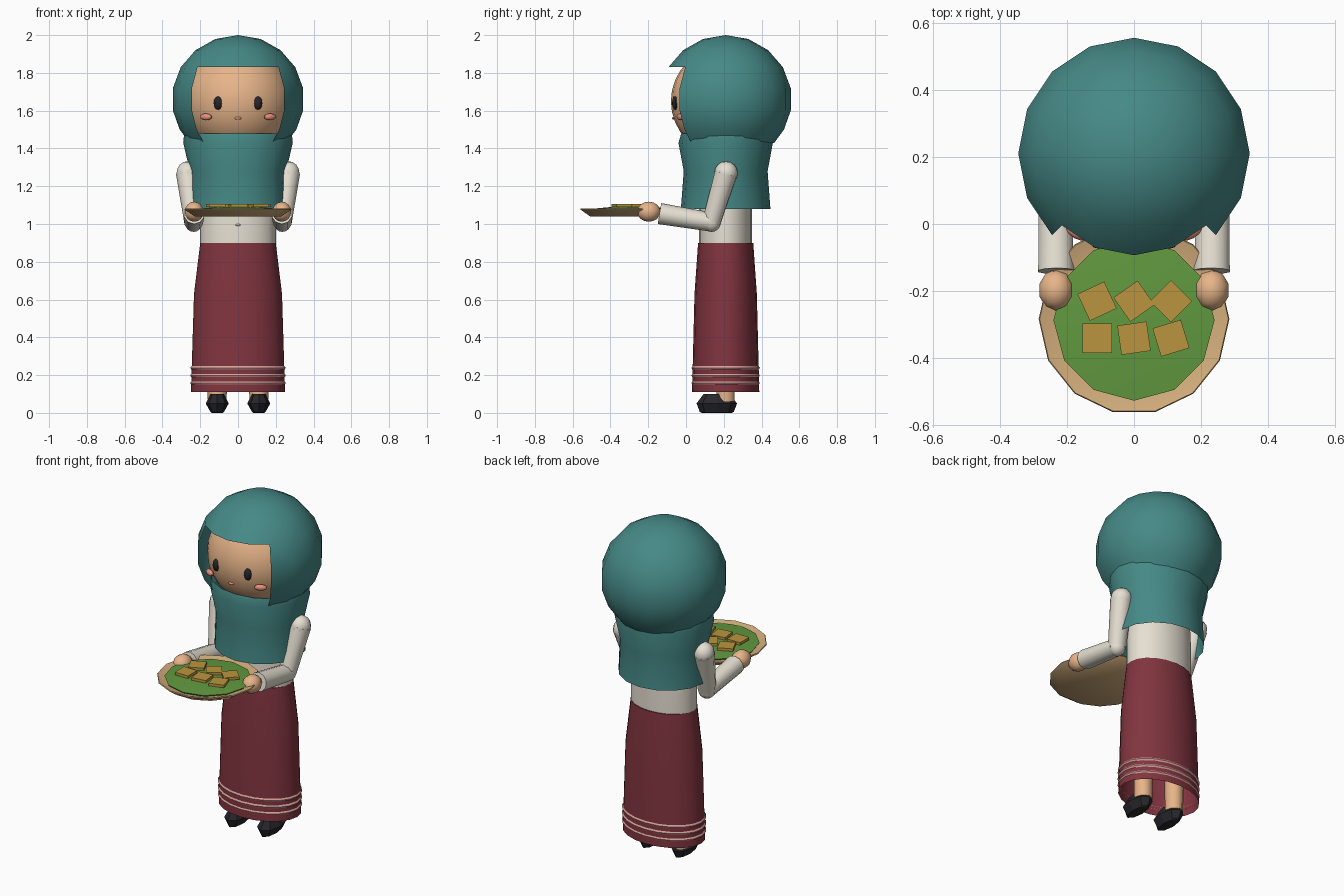
import bpy, bmesh, math
from mathutils import Vector, Matrix

if "Cube" in bpy.data.objects:
    bpy.data.objects.remove(bpy.data.objects["Cube"])

CY = 0.21  # body axis in y


def material(name, r, g, b):
    m = bpy.data.materials.new(name)
    m.diffuse_color = (r, g, b, 1)
    m.use_nodes = True
    m.node_tree.nodes["Principled BSDF"].inputs["Base Color"].default_value = m.diffuse_color
    return m


TEAL = material("teal", 0.06, 0.25, 0.24)
SKIN = material("skin", 0.80, 0.46, 0.25)
CREAM = material("cream", 0.80, 0.75, 0.65)
MAROON = material("maroon", 0.22, 0.035, 0.05)
BLACK = material("black", 0.02, 0.02, 0.025)
PINK = material("pink", 0.80, 0.28, 0.20)
STRIPE = material("stripe", 0.70, 0.36, 0.33)
STRAW = material("straw", 0.65, 0.42, 0.20)
LEAF = material("leaf", 0.12, 0.32, 0.05)
GOLD = material("gold", 0.50, 0.30, 0.05)


def finish(bm, name, mat, smooth=40):
    bmesh.ops.remove_doubles(bm, verts=bm.verts, dist=1e-5)
    bmesh.ops.recalc_face_normals(bm, faces=bm.faces)
    me = bpy.data.meshes.new(name)
    bm.to_mesh(me)
    bm.free()
    me.materials.append(mat)
    ob = bpy.data.objects.new(name, me)
    bpy.context.collection.objects.link(ob)
    if smooth:
        bpy.context.view_layer.objects.active = ob
        ob.select_set(True)
        bpy.ops.object.shade_smooth_by_angle(angle=math.radians(smooth))
        ob.select_set(False)
    return ob


def loft(name, rings, n, mat, x=0, y=CY, top=False, bottom=False, skip=None, smooth=40):
    """Stack of ellipses (z, rx, ry); skip(angle, z) leaves faces out."""
    bm = bmesh.new()
    loops = []
    for z, rx, ry in rings:
        loops.append([bm.verts.new((x + rx * math.cos(a), y + ry * math.sin(a), z))
                      for a in (math.tau * k / n for k in range(n))])
    for i in range(len(rings) - 1):
        zm = (rings[i][0] + rings[i + 1][0]) / 2
        for k in range(n):
            if skip and skip(math.tau * (k + 0.5) / n, zm):
                continue
            j = (k + 1) % n
            bm.faces.new((loops[i][k], loops[i][j], loops[i + 1][j], loops[i + 1][k]))
    if top:
        bm.faces.new(loops[0])
    if bottom:
        bm.faces.new(loops[-1])
    return finish(bm, name, mat, smooth)


def ball(name, c, r, mat, u=12, v=8, rot=0):
    bm = bmesh.new()
    bmesh.ops.create_uvsphere(bm, u_segments=u, v_segments=v, radius=1, matrix=
        Matrix.Translation(c) @ Matrix.Rotation(rot, 4, 'Z') @ Matrix.Diagonal((*r, 1)))
    return finish(bm, name, mat)


def limb(name, a, b, ra, rb, mat, n=10):
    a, b = Vector(a), Vector(b)
    d = b - a
    bm = bmesh.new()
    bmesh.ops.create_cone(bm, cap_ends=True, segments=n, radius1=ra, radius2=rb, depth=d.length,
        matrix=Matrix.Translation((a + b) / 2) @ d.to_track_quat('Z', 'Y').to_matrix().to_4x4())
    return finish(bm, name, mat)


# Head scarf: sphere with a front opening, cut along its own edge lines
hood = []
for lat in (90, 70, 50, 30, 10, -10, -28, -43):
    t = math.radians(lat)
    hood.append((1.66 + 0.34 * math.sin(t), 0.35 * math.cos(t), 0.35 * math.cos(t)))
loft("scarf_hood", hood, 16, TEAL,
     skip=lambda a, z: z < 1.83 and abs(a - 1.5 * math.pi) < math.pi / 4)
loft("scarf_cape", [(1.48, 0.285, 0.235), (1.43, 0.29, 0.25), (1.28, 0.255, 0.222), (1.08, 0.26, 0.237)],
     16, TEAL)

# Face
ball("face", (0, CY, 1.65), (0.29, 0.29, 0.29), SKIN, 24, 16)
ball("mouth", (0, -0.066, 1.56), (0.018, 0.008, 0.008), PINK, 8, 6)

# Torso and skirt
loft("blouse", [(1.40, 0.09, 0.08), (1.33, 0.19, 0.13), (1.1, 0.2, 0.14), (0.88, 0.2, 0.14)],
     20, CREAM, top=True, bottom=True)
ball("blouse_button", (0, 0.068, 0.995), (0.014, 0.008, 0.006), CREAM, 8, 6)
loft("skirt", [(0.90, 0.2, 0.146), (0.63, 0.233, 0.165), (0.11, 0.249, 0.178)], 20, MAROON, top=True)
for z in (0.158, 0.198, 0.238):
    loft("hem_stripe", [(z + 0.009, 0.247, 0.176), (z, 0.253, 0.181), (z - 0.009, 0.247, 0.176)],
         20, STRIPE)

# Paired parts
for s in (-1, 1):
    ball("eye", (s * 0.105, -0.056, 1.64), (0.024, 0.018, 0.036), BLACK, 8, 6)
    ball("cheek", (s * 0.17, -0.028, 1.567), (0.036, 0.016, 0.018), PINK, 10, 6, s * 0.5)
    shoulder, elbow, wrist = (s * 0.268, 0.212, 1.27), (s * 0.235, 0.135, 1.01), (s * 0.232, -0.14, 1.055)
    ball("shoulder", shoulder, (0.06, 0.062, 0.062), CREAM, 10, 8)
    limb("upper_sleeve", shoulder, elbow, 0.061, 0.05, CREAM)
    ball("elbow", elbow, (0.05, 0.05, 0.052), CREAM, 10, 8)
    limb("lower_sleeve", elbow, wrist, 0.05, 0.056, CREAM)
    ball("hand", (s * 0.232, -0.197, 1.065), (0.052, 0.062, 0.053), SKIN, 10, 8)
    loft("leg", [(0.5, 0.055, 0.055), (0.06, 0.05, 0.05)], 10, SKIN, x=s * 0.11, top=True, bottom=True)
    loft("shoe", [(0.1, 0.035, 0.07), (0.05, 0.061, 0.107), (0.005, 0.036, 0.09), (0.0, 0.03, 0.08)],
         8, BLACK, x=s * 0.11, y=0.163, top=True, bottom=True, smooth=0)

# Tray with leaf and sweets
TY = -0.283
loft("tray", [(1.066, 0.23, 0.225), (1.082, 0.281, 0.281), (1.077, 0.284, 0.284), (1.04, 0.23, 0.23)],
     14, STRAW, y=TY, top=True, bottom=True)
loft("leaf", [(1.091, 0, 0), (1.089, 0.12, 0.12), (1.078, 0.24, 0.24), (1.07, 0.235, 0.235)],
     12, LEAF, y=TY - 0.003, bottom=True)
for x, y, ang in ((-0.11, -0.23, 25), (0, -0.23, 35), (0.11, -0.23, 45),
                  (-0.11, -0.34, 0), (0, -0.34, 8), (0.11, -0.34, 17)):
    bm = bmesh.new()
    bmesh.ops.create_cube(bm, size=1, matrix=Matrix.Translation((x, y, 1.097))
        @ Matrix.Rotation(math.radians(ang), 4, 'Z') @ Matrix.Diagonal((0.088, 0.088, 0.016, 1)))
    finish(bm, "sweet", GOLD, 0)
